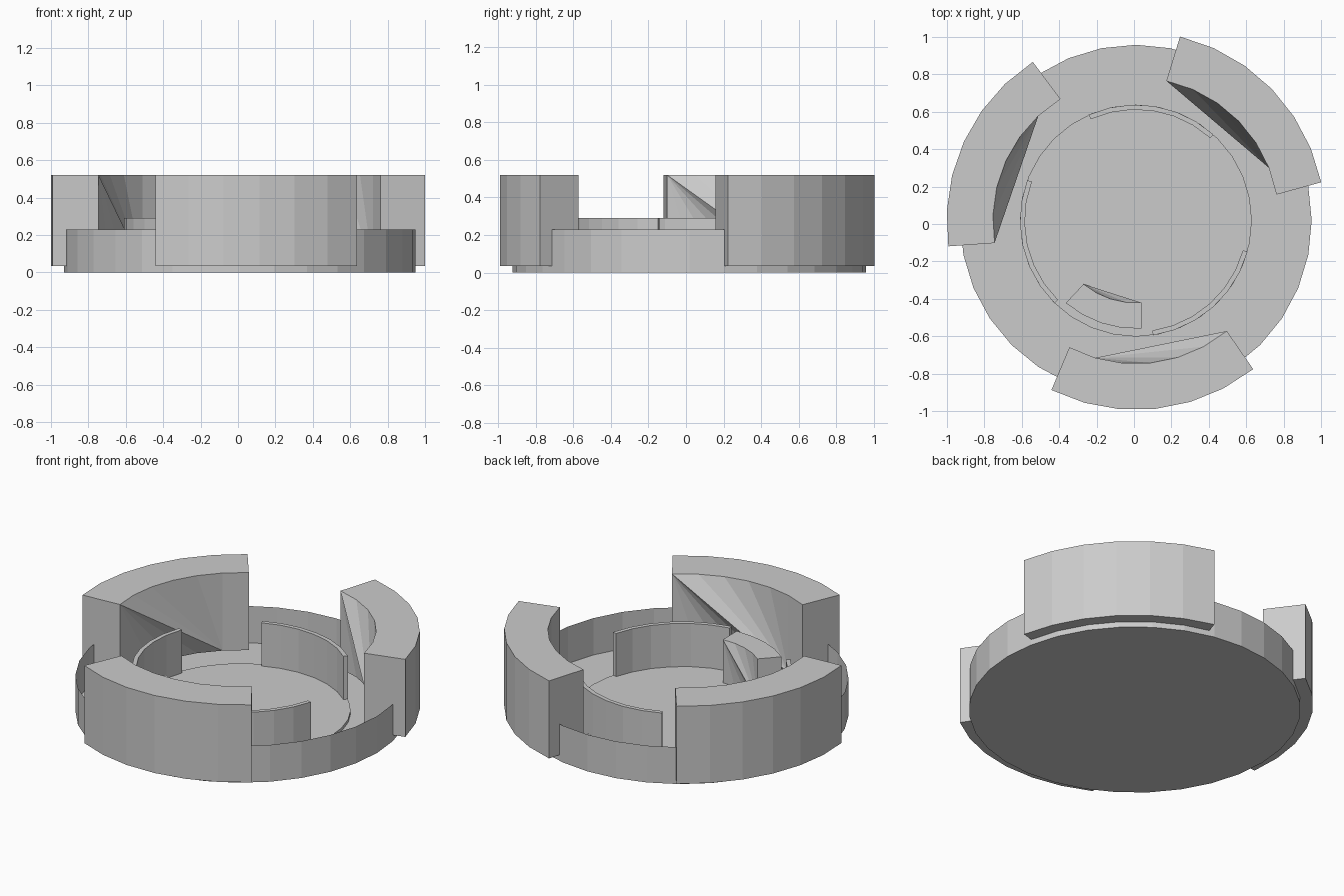
import bpy, bmesh
from math import sin, cos, radians

if "Cube" in bpy.data.objects:
    bpy.data.objects.remove(bpy.data.objects["Cube"])

CX, CY = 0.01, 0.018


def finish(name, bm):
    bmesh.ops.recalc_face_normals(bm, faces=bm.faces)
    me = bpy.data.meshes.new(name)
    bm.to_mesh(me)
    bm.free()
    ob = bpy.data.objects.new(name, me)
    bpy.context.collection.objects.link(ob)
    return ob


def polar(bm, r, deg, z):
    a = radians(deg)
    return bm.verts.new((CX + r * cos(a), CY + r * sin(a), z))


def lathe(name, r, z0, z1, cap_low, cap_top, n=32):
    bm = bmesh.new()
    lo = [polar(bm, r, 90 + i * 360 / n, z0) for i in range(n)]
    hi = [polar(bm, r, 90 + i * 360 / n, z1) for i in range(n)]
    for i in range(n):
        j = (i + 1) % n
        bm.faces.new((lo[i], lo[j], hi[j], hi[i]))
    if cap_low:
        bm.faces.new(lo[::-1])
    if cap_top:
        bm.faces.new(hi)
    return finish(name, bm)


def arc_block(name, r_in, r_out, in_ang, out_ang, z0, z1, n, fan=None):
    """Curved block; 'fan' = index of the arc point that the slanted inner face runs to."""
    bm = bmesh.new()

    def row(r, ang, z):
        return [polar(bm, r, ang[0] + (ang[1] - ang[0]) * i / n, z) for i in range(n + 1)]

    A, B = row(r_in, in_ang, z1), row(r_in, in_ang, z0)
    C, D = row(r_out, out_ang, z1), row(r_out, out_ang, z0)
    for i in range(n):
        j = i + 1
        bm.faces.new((A[i], A[j], C[j], C[i]))      # top
        bm.faces.new((B[i], D[i], D[j], B[j]))      # underside
        bm.faces.new((C[i], C[j], D[j], D[i]))      # outer wall
        if fan is None or i >= fan:
            bm.faces.new((A[i], B[i], B[j], A[j]))  # plain inner wall
        else:
            bm.faces.new((A[i], A[j], B[fan]))      # slanted inner wall
            bm.faces.new((A[0], B[i], B[j]))
    for k in (0, n):
        bm.faces.new((A[k], C[k], D[k], B[k]))      # ends
    return finish(name, bm)


# open thin-walled dish with a raised floor disc
lathe("dish", 0.94, 0.0, 0.23, True, False)
lathe("floor_disc", 0.62, 0.0, 0.02, False, True)

# three tall outer blocks
for i, mid in enumerate((44.1, 155.4, 275.9)):
    arc_block(f"outer_block_{i}", 0.765, 1.012, (mid + 33.6, mid - 33.6),
              (mid + 32.4, mid - 32.4), 0.035, 0.52, 6, 5)

# three thin inner wall arcs
for i, (a, b) in enumerate(((114, 48), (225.5, 159.5), (344.5, 278.5))):
    arc_block(f"inner_wall_{i}", 0.594, 0.62, (a, b), (a, b), 0.02, 0.29, 6)

# small block inside the inner ring
arc_block("inner_block", 0.44, 0.578, (273.9, 230.5), (273, 229.6), 0.02, 0.29, 4, 4)
